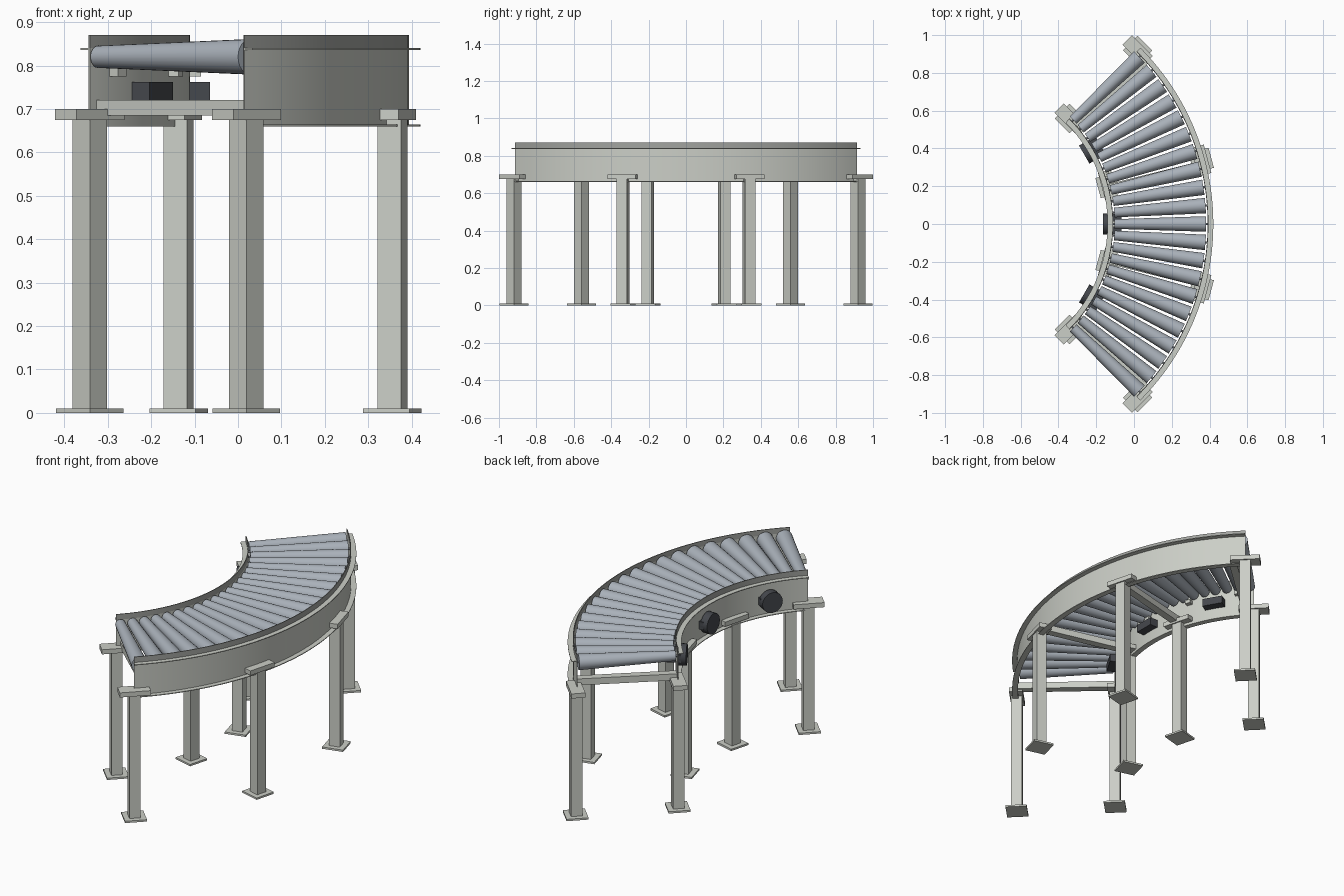
import bpy, bmesh
from math import sin, cos, radians, pi
from mathutils import Matrix, Vector

if "Cube" in bpy.data.objects:
    bpy.data.objects.remove(bpy.data.objects["Cube"])

CX = -0.90            # bend centre
R_IN, R_OUT = 0.79, 1.29
HALF = 45             # half sweep in degrees


def material(name, rgb):
    m = bpy.data.materials.new(name)
    m.diffuse_color = (*rgb, 1)
    m.use_nodes = True
    m.node_tree.nodes["Principled BSDF"].inputs["Base Color"].default_value = m.diffuse_color
    return m


PAINT = material("light_grey_paint", (0.60, 0.62, 0.57))
GUARD = material("guard_grey", (0.36, 0.37, 0.35))
STEEL = material("roller_steel", (0.40, 0.44, 0.49))
BLACK = material("motor_black", (0.06, 0.065, 0.075))


def finish(name, bm, mat, smooth=False):
    bmesh.ops.recalc_face_normals(bm, faces=bm.faces)
    me = bpy.data.meshes.new(name)
    bm.to_mesh(me)
    bm.free()
    me.materials.append(mat)
    ob = bpy.data.objects.new(name, me)
    bpy.context.collection.objects.link(ob)
    if smooth:
        bpy.ops.object.select_all(action='DESELECT')
        ob.select_set(True)
        bpy.context.view_layer.objects.active = ob
        bpy.ops.object.shade_smooth_by_angle(angle=radians(35))
    return ob


def polar(deg, r=0.0, z=0.0):
    """Frame at an angle on the bend: local x radial, y tangential."""
    return (Matrix.Translation((CX, 0, 0)) @ Matrix.Rotation(radians(deg), 4, 'Z')
            @ Matrix.Translation((r, 0, z)))


def box(name, deg, r0, r1, width, z0, z1, mat):
    bm = bmesh.new()
    m = polar(deg, (r0 + r1) / 2, (z0 + z1) / 2) @ Matrix.Diagonal((r1 - r0, width, z1 - z0, 1))
    bmesh.ops.create_cube(bm, size=1, matrix=m)
    return finish(name, bm, mat)


def radial_cone(name, deg, r0, r1, rad0, rad1, z, mat, sides=24):
    bm = bmesh.new()
    m = polar(deg, (r0 + r1) / 2, z) @ Matrix.Rotation(pi / 2, 4, 'Y')
    bmesh.ops.create_cone(bm, cap_ends=True, segments=sides, radius1=rad0, radius2=rad1,
                          depth=r1 - r0, matrix=m)
    return finish(name, bm, mat, True)


def arc_sweep(name, profile, mat, steps=48):
    """Sweep a closed (radius, z) profile around the bend."""
    bm = bmesh.new()
    rings = []
    for i in range(steps + 1):
        a = radians(-HALF + 2 * HALF * i / steps)
        rings.append([bm.verts.new((CX + r * cos(a), r * sin(a), z)) for r, z in profile])
    n = len(profile)
    for p, q in zip(rings, rings[1:]):
        for k in range(n):
            bm.faces.new((p[k], p[(k + 1) % n], q[(k + 1) % n], q[k]))
    bm.faces.new(rings[0])
    bm.faces.new(rings[-1])
    return finish(name, bm, mat, True)


# Channel side rails with flanges turned away from the rollers, and guards on top
T = 0.004
for side, R, s in (("inner", R_IN, -1), ("outer", R_OUT, 1)):
    F = R + s * 0.03
    W = R + s * T
    arc_sweep(side + "_rail", [(R, 0.66), (F, 0.66), (F, 0.66 + T), (W, 0.66 + T),
                               (W, 0.836), (F, 0.836), (F, 0.84), (R, 0.84)], PAINT)
    arc_sweep(side + "_guard", [(R, 0.84), (W, 0.84), (W, 0.87), (R, 0.87)], GUARD)

# Tapered rollers
COUNT = 21
for i in range(COUNT):
    a = -43.6 + 87.2 * i / (COUNT - 1)
    radial_cone(f"roller_{i + 1}", a, R_IN + 0.008, R_OUT - 0.008, 0.0255, 0.041, 0.82, STEEL)
    radial_cone(f"roller_axle_{i + 1}", a, R_IN, R_OUT, 0.006, 0.006, 0.82, STEEL, 8)

# Legs with foot plates and top brackets
for side, r in (("inner", 0.79), ("outer", 1.30)):
    for i, a in enumerate((-45, -15, 15, 45)):
        tag = f"{side}_{i + 1}"
        box("leg_" + tag, a, r - 0.028, r + 0.028, 0.056, 0.01, 0.675, PAINT)
        box("foot_plate_" + tag, a, r - 0.055, r + 0.055, 0.11, 0, 0.01, PAINT)
        box("leg_bracket_" + tag, a, r - 0.035, r + 0.035, 0.155, 0.675, 0.70, PAINT)

# Cross beams under the rollers
for i, a in enumerate((-42, -14, 14, 42)):
    box(f"cross_beam_{i + 1}", a, R_IN, R_OUT, 0.04, 0.685, 0.72, PAINT)

# Drive motors through the inner rail
for i, a in enumerate((-30, 0, 30)):
    box(f"motor_gearbox_{i + 1}", a, R_IN, 0.835, 0.108, 0.72, 0.762, BLACK)
    box(f"motor_mount_{i + 1}", a, 0.76, R_IN, 0.108, 0.72, 0.762, BLACK)
    radial_cone(f"motor_disc_{i + 1}", a, 0.735, 0.775, 0.055, 0.055, 0.741, BLACK)

# Small sensor brackets inside the inner rail
for i, a in enumerate((-39, -19.5, 0, 19.5, 39)):
    box(f"sensor_bracket_{i + 1}", a, R_IN, 0.815, 0.03, 0.775, 0.795, PAINT)
